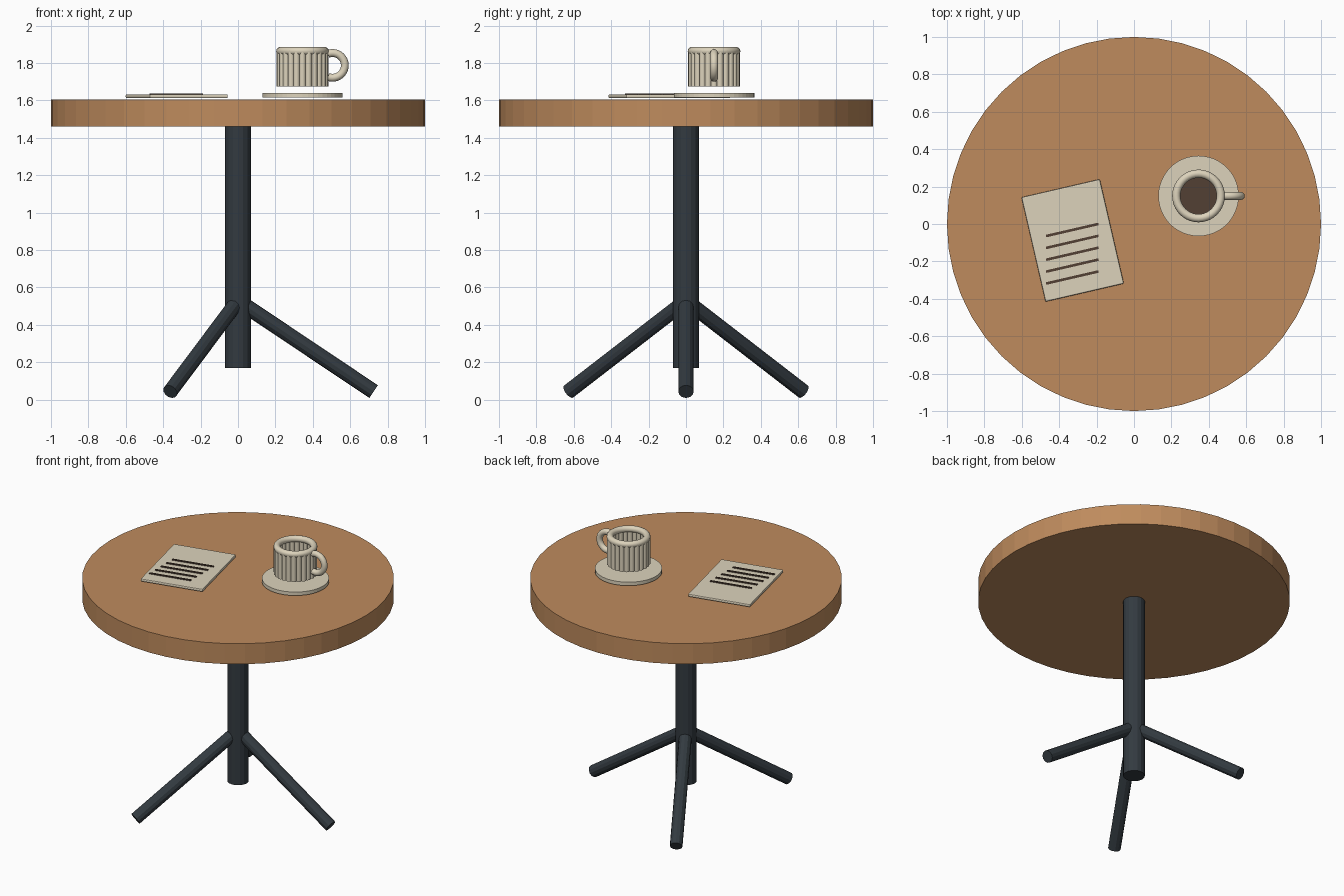
import bpy, bmesh
from math import sin, cos, pi, radians
from mathutils import Vector, Matrix

cube = bpy.data.objects.get("Cube")
if cube:
    bpy.data.objects.remove(cube, do_unlink=True)


def material(name, rgb):
    m = bpy.data.materials.new(name)
    m.use_nodes = True
    m.diffuse_color = (*rgb, 1)
    m.node_tree.nodes["Principled BSDF"].inputs["Base Color"].default_value = (*rgb, 1)
    return m


wood = material("warm wood", (0.52, 0.26, 0.11))
metal = material("dark metal", (0.033, 0.043, 0.052))
cream = material("cream", (0.72, 0.65, 0.50))
brown = material("dark brown", (0.085, 0.05, 0.034))


def finish(name, bm, mat, smooth=False):
    mesh = bpy.data.meshes.new(name)
    bm.normal_update()
    bm.to_mesh(mesh)
    bm.free()
    mesh.materials.append(mat)
    ob = bpy.data.objects.new(name, mesh)
    bpy.context.collection.objects.link(ob)
    if smooth:
        bpy.ops.object.select_all(action="DESELECT")
        ob.select_set(True)
        bpy.context.view_layer.objects.active = ob
        bpy.ops.object.shade_smooth_by_angle(angle=radians(40))
    return ob


def add_rod(bm, a, b, r, sides):
    a, b = Vector(a), Vector(b)
    d = b - a
    turn = d.to_track_quat("Z", "Y").to_matrix().to_4x4()
    bmesh.ops.create_cone(bm, cap_ends=True, segments=sides, radius1=r, radius2=r,
                          depth=d.length, matrix=Matrix.Translation((a + b) / 2) @ turn)


def rod(name, a, b, r, sides, mat, smooth=False):
    bm = bmesh.new()
    add_rod(bm, a, b, r, sides)
    return finish(name, bm, mat, smooth)


def ring(name, centre, major, minor, start, end, mat, upright=False):
    """Torus, or an arc of one with capped ends."""
    bm = bmesh.new()
    full = abs(end - start) >= 2 * pi
    steps, sides = 40, 14
    loops = []
    for i in range(steps if full else steps + 1):
        t = start + (end - start) * i / steps
        loop = []
        for j in range(sides):
            p = 2 * pi * j / sides
            rad, side = major + minor * cos(p), minor * sin(p)
            co = (rad * cos(t), -side, rad * sin(t)) if upright else (rad * cos(t), rad * sin(t), side)
            loop.append(bm.verts.new(Vector(centre) + Vector(co)))
        loops.append(loop)
    pairs = list(zip(loops, loops[1:] + loops[:1])) if full else list(zip(loops, loops[1:]))
    for a, b in pairs:
        for j in range(sides):
            k = (j + 1) % sides
            bm.faces.new((a[j], b[j], b[k], a[k]))
    if not full:
        bm.faces.new(loops[0])
        bm.faces.new(loops[-1][::-1])
    bmesh.ops.recalc_face_normals(bm, faces=bm.faces)
    return finish(name, bm, mat, True)


def slab(name, size, centre, angle, mat, bevel=0):
    bm = bmesh.new()
    bmesh.ops.create_cube(bm, size=1, matrix=Matrix.Diagonal((*size, 1)))
    if bevel:
        bmesh.ops.bevel(bm, geom=bm.edges[:], offset=bevel, segments=2, affect="EDGES", profile=0.5)
    bm.transform(Matrix.Translation(centre) @ Matrix.Rotation(angle, 4, "Z"))
    return finish(name, bm, mat)


# Table: round top, central post, three splayed legs
rod("table_top", (0, 0, 1.46), (0, 0, 1.605), 1.0, 48, wood)
rod("table_post", (0, 0, 0.17), (0, 0, 1.47), 0.07, 16, metal)
for i, side in enumerate(("left", "back_right", "front_right")):
    t = i * 2 * pi / 3
    rod("leg_" + side, (0.042 * cos(t), 0.042 * sin(t), 0.50),
        (0.725 * cos(t), 0.725 * sin(t), 0.043), 0.041, 12, metal)

# Saucer
cx, cy = 0.345, 0.15
rod("saucer", (cx, cy, 1.615), (cx, cy, 1.64), 0.215, 48, cream)

# Cup: wall of upright round flutes, floor, rim, handle, coffee
bm = bmesh.new()
flutes = 24
for i in range(flutes):
    t = 2 * pi * i / flutes
    x, y = cx + 0.122 * cos(t), cy + 0.122 * sin(t)
    add_rod(bm, (x, y, 1.675), (x, y, 1.868), 0.018, 12)
finish("cup_wall", bm, cream, True)
rod("cup_floor", (cx, cy, 1.677), (cx, cy, 1.692), 0.12, 32, cream)
rod("coffee", (cx, cy, 1.692), (cx, cy, 1.72), 0.115, 32, brown)
ring("cup_rim", (cx, cy, 1.863), 0.119, 0.022, 0, 2 * pi, cream)
ring("cup_handle", (cx + 0.16, cy, 1.787), 0.066, 0.021, radians(-112), radians(112), cream, True)

# Menu card with five printed lines
tilt = radians(13)
slab("menu_card", (0.43, 0.573, 0.02), (-0.328, -0.088, 1.622), tilt, cream, 0.006)
for i in range(5):
    slab(f"menu_line_{i + 1}", (0.288, 0.014, 0.008),
         (-0.33, -0.032 - 0.0635 * i, 1.634), tilt, brown)
